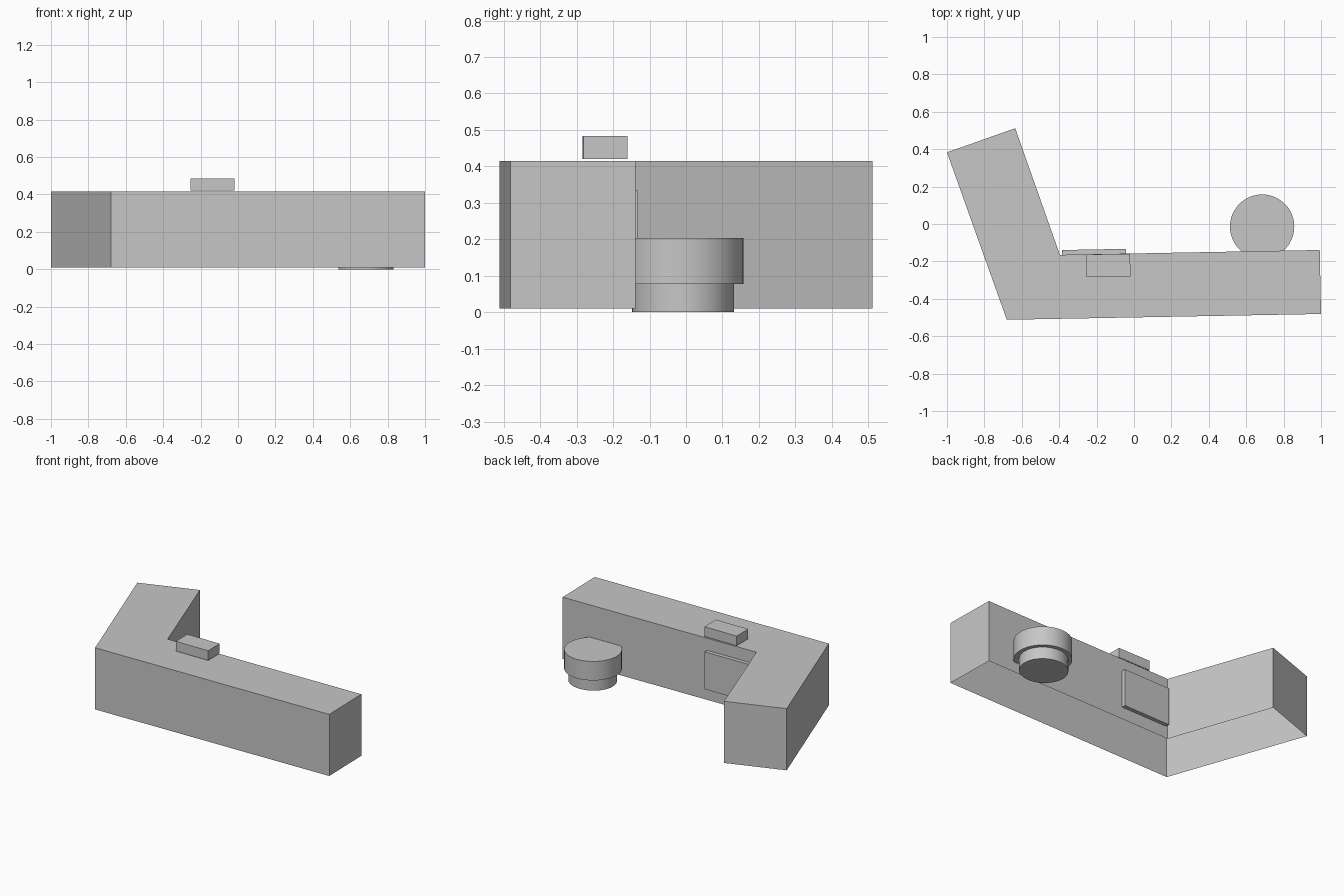
import bpy, bmesh, math

if "Cube" in bpy.data.objects:
    bpy.data.objects.remove(bpy.data.objects["Cube"])

grey = bpy.data.materials.new("plain grey")
grey.diffuse_color = (0.57, 0.57, 0.57, 1)
grey.use_nodes = True
grey.node_tree.nodes["Principled BSDF"].inputs["Base Color"].default_value = grey.diffuse_color


def prism(name, outline, z0, z1, open_bottom=False):
    """Extrude a counter-clockwise plan outline from z0 to z1."""
    bm = bmesh.new()
    low = [bm.verts.new((x, y, z0)) for x, y in outline]
    high = [bm.verts.new((x, y, z1)) for x, y in outline]
    n = len(outline)
    for i in range(n):
        j = (i + 1) % n
        bm.faces.new((low[i], low[j], high[j], high[i]))
    bm.faces.new(high)
    if not open_bottom:
        bm.faces.new(low[::-1])
    mesh = bpy.data.meshes.new(name)
    bm.to_mesh(mesh)
    bm.free()
    mesh.materials.append(grey)
    obj = bpy.data.objects.new(name, mesh)
    bpy.context.collection.objects.link(obj)
    return obj


def box(name, cx, cy, w, d, z0, z1, angle):
    """Box turned about z to follow the counter."""
    c, s = math.cos(angle), math.sin(angle)
    corners = [(-w / 2, -d / 2), (w / 2, -d / 2), (w / 2, d / 2), (-w / 2, d / 2)]
    return prism(name, [(cx + x * c - y * s, cy + x * s + y * c)
                        for x, y in corners], z0, z1)


def disc(name, cx, cy, rx, ry, z0, z1, sides=48):
    ring = [(cx + rx * math.cos(2 * math.pi * i / sides),
             cy + ry * math.sin(2 * math.pi * i / sides)) for i in range(sides)]
    obj = prism(name, ring, z0, z1)
    bpy.ops.object.select_all(action='DESELECT')
    obj.select_set(True)
    bpy.context.view_layer.objects.active = obj
    bpy.ops.object.shade_smooth_by_angle(angle=math.radians(30))


# Angled counter, a hollow shell open underneath
prism("counter", [(-0.68, -0.512), (1.0, -0.481), (0.993, -0.139),
                  (-0.396, -0.165), (-0.635, 0.512), (-1.0, 0.383)],
      0.01, 0.415, open_bottom=True)

# Small block resting above the counter top
box("counter_top_block", -0.137, -0.222, 0.234, 0.121, 0.42, 0.484, math.radians(0.4))

# Raised panel on the inner side
box("inner_panel", -0.213, -0.151, 0.342, 0.03, 0.09, 0.335, math.radians(1.1))

# Round stool: wide seat on a narrower foot
disc("stool_seat", 0.685, -0.014, 0.172, 0.172, 0.078, 0.203)
disc("stool_foot", 0.684, -0.008, 0.147, 0.14, 0.0, 0.078)
